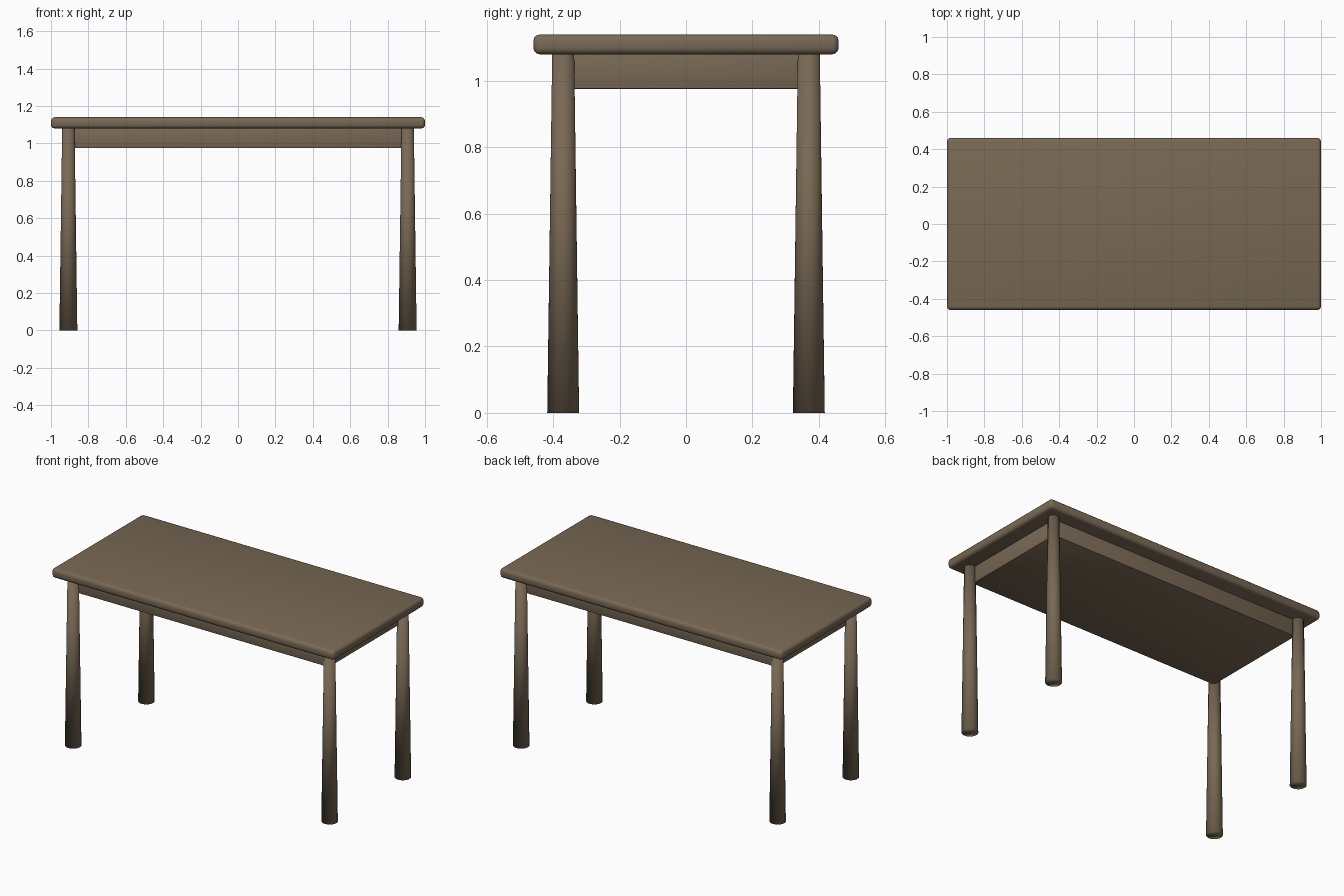
import bpy
import math

cube = bpy.data.objects.get("Cube")
if cube:
    bpy.data.objects.remove(cube, do_unlink=True)

# Single wood colour
wood = bpy.data.materials.new("brown wood")
wood.use_nodes = True
colour = (0.19, 0.14, 0.09, 1)
wood.diffuse_color = colour
wood.node_tree.nodes["Principled BSDF"].inputs["Base Color"].default_value = colour


def board(name, size, z, bevel, segments):
    """Bevelled slab centred on the origin, resting at height z."""
    bpy.ops.mesh.primitive_cube_add(size=1, location=(0, 0, z + size[2] / 2))
    ob = bpy.context.object
    ob.name = name
    ob.scale = size
    bpy.ops.object.transform_apply(location=False, rotation=False, scale=True)
    mod = ob.modifiers.new("rounded edges", 'BEVEL')
    mod.width = bevel
    mod.segments = segments
    bpy.ops.object.modifier_apply(modifier=mod.name)
    bpy.ops.object.shade_smooth_by_angle(angle=math.radians(40))
    ob.data.materials.append(wood)


# Top and the solid apron beneath it
board("tabletop", (2, 0.92, 0.06), 1.08, 0.02, 3)
board("apron", (1.79, 0.72, 0.11), 0.975, 0.005, 2)

# Round legs, thicker at the foot, softly shaded into their end caps
for side, x in (("right", -0.907), ("left", 0.907)):
    for end, y in (("front", -0.37), ("back", 0.37)):
        bpy.ops.mesh.primitive_cone_add(vertices=32, radius1=0.048, radius2=0.033,
                                        depth=1.09, location=(x, y, 0.545))
        leg = bpy.context.object
        leg.name = f"{end}_{side}_leg"
        bpy.ops.object.shade_smooth()
        leg.data.materials.append(wood)
